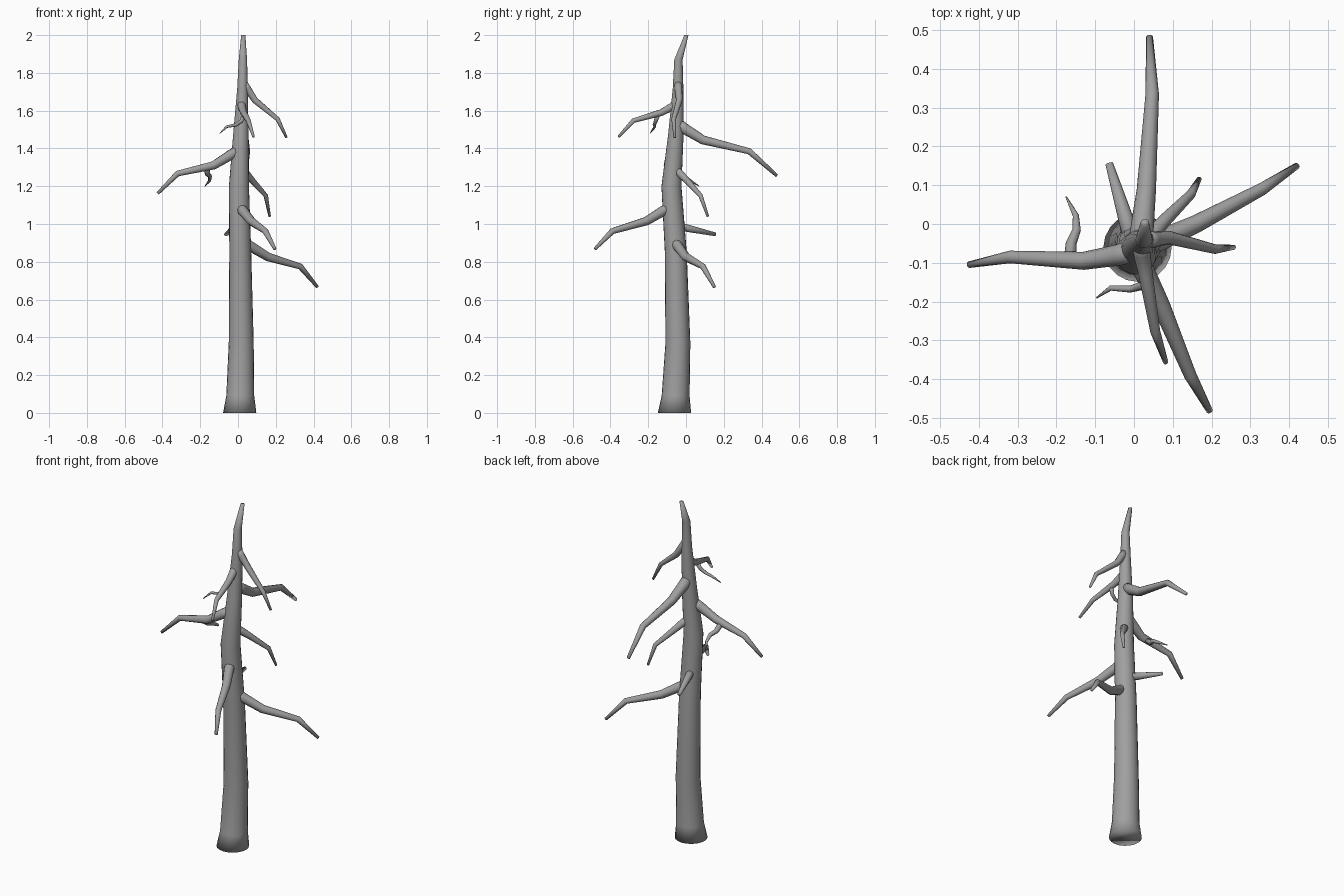
import bpy, bmesh, math
from mathutils import Vector

# Dark grey dead wood
wood = bpy.data.materials.new("dead_wood")
wood.diffuse_color = (.35, .35, .35, 1)


def tube(name, pts, radii, sides, level=False):
    """Capped tapering tube along a path; level keeps every ring horizontal."""
    pts = [Vector(p) for p in pts]
    bm = bmesh.new()
    rings = []
    for i, (p, r) in enumerate(zip(pts, radii)):
        a, b = pts[max(i - 1, 0)], pts[min(i + 1, len(pts) - 1)]
        if 0 < i < len(pts) - 1:
            t = (p - a).normalized() + (b - p).normalized()
        else:
            t = b - a
        t = Vector((0, 0, 1)) if level else t.normalized()
        u = Vector((1, 0, 0)) if level else t.cross(Vector((0, 0, 1))).normalized()
        v = t.cross(u)
        rings.append([bm.verts.new(p + r * (math.cos(k * math.tau / sides) * u
                                            + math.sin(k * math.tau / sides) * v))
                      for k in range(sides)])
    for lo, hi in zip(rings, rings[1:]):
        for k in range(sides):
            n = (k + 1) % sides
            bm.faces.new((lo[k], lo[n], hi[n], hi[k]))
    bm.faces.new(rings[0])
    bm.faces.new(rings[-1])
    bmesh.ops.recalc_face_normals(bm, faces=bm.faces)
    # Soft shading runs over the cut ends too
    for f in bm.faces:
        f.smooth = True
    me = bpy.data.meshes.new(name)
    bm.to_mesh(me)
    bm.free()
    me.materials.append(wood)
    ob = bpy.data.objects.new(name, me)
    bpy.context.collection.objects.link(ob)
    return ob


# Trunk: flared foot, slight bends, thin top
tube("trunk",
     [(.009, -.061, 0), (.012, -.055, .09), (.017, -.043, .37), (.012, -.054, .85),
      (.005, -.077, 1.2), (.015, -.054, 1.47), (.024, -.042, 1.72),
      (.026, -.04, 1.87), (.028, .002, 2)],
     [.088, .074, .066, .058, .053, .041, .028, .022, .011], 20, level=True)

# Branches: path and thickness at the root
branches = {
    "branch_low_right": ([(.02, -.065, .915), (.06, -.045, .885), (.16, 0, .825), (.33, .09, .775), (.42, .15, .667)], .029),
    "branch_low_front": ([(.01, -.07, 1.095), (.025, -.12, 1.07), (.07, -.21, 1.015), (.145, -.39, .962), (.195, -.482, .868)], .029),
    "branch_left": ([(.01, -.065, 1.395), (-.04, -.08, 1.365), (-.13, -.095, 1.31), (-.32, -.085, 1.267), (-.425, -.105, 1.162)], .029),
    "branch_back": ([(.018, -.05, 1.535), (.022, 0, 1.5), (.032, .09, 1.445), (.047, .335, 1.385), (.04, .482, 1.255)], .031),
    "branch_mid_right": ([(.015, -.06, 1.295), (.045, -.03, 1.265), (.075, .005, 1.23), (.147, .077, 1.15), (.168, .116, 1.04)], .022),
    "branch_top_right": ([(.03, -.042, 1.745), (.05, -.04, 1.715), (.09, -.035, 1.655), (.21, -.065, 1.555), (.257, -.06, 1.457)], .022),
    "branch_top_front": ([(.018, -.045, 1.645), (.02, -.075, 1.62), (.03, -.13, 1.59), (.055, -.278, 1.547), (.082, -.357, 1.462)], .023),
}
for name, (path, r) in branches.items():
    tube(name, path, [r * f for f in (1, .95, .8, .56, .29)], 10)

# Broken stub on the back
tube("branch_stub", [(0, -.06, .995), (-.02, .01, .977), (-.064, .156, .945)],
     [.022, .02, .01], 10)

# Thin twigs hanging from two branches
tube("twig_left", [(-.165, -.09, 1.295), (-.162, -.05, 1.265), (-.148, -.015, 1.253),
                   (-.15, .022, 1.23), (-.175, .07, 1.2)],
     [.016, .014, .011, .008, .002], 8)
tube("twig_top", [(.033, -.15, 1.58), (.018, -.16, 1.545), (-.01, -.168, 1.525),
                  (-.06, -.165, 1.515), (-.096, -.19, 1.48)],
     [.013, .011, .009, .007, .002], 8)
